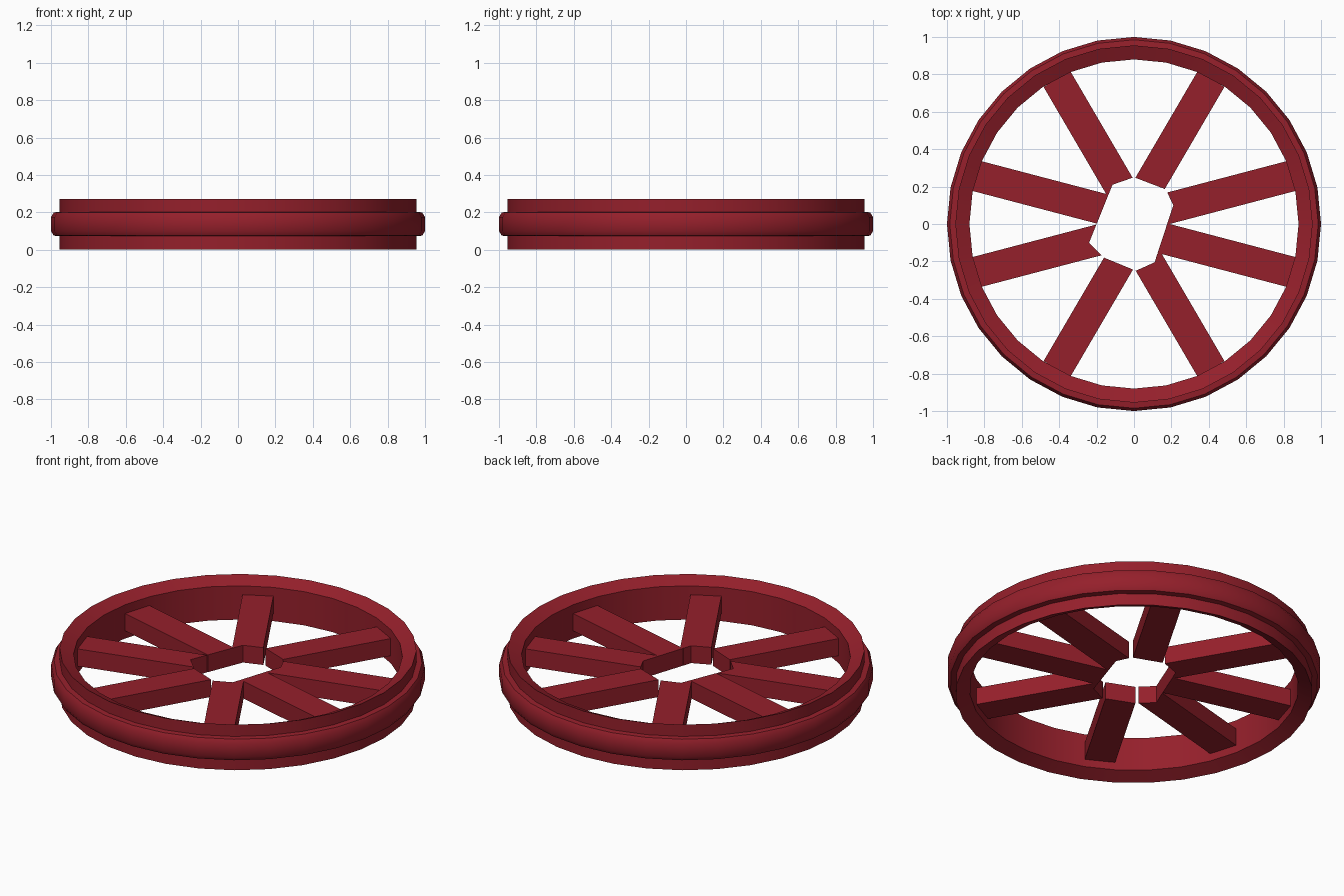
import bpy, bmesh, math
from mathutils import Vector

if "Cube" in bpy.data.objects:
    bpy.data.objects.remove(bpy.data.objects["Cube"])

red = bpy.data.materials.new("dark_red")
red.diffuse_color = (0.30, 0.014, 0.024, 1)
red.use_nodes = True
red.node_tree.nodes["Principled BSDF"].inputs["Base Color"].default_value = red.diffuse_color


def finish(name, bm, smooth=False):
    bmesh.ops.recalc_face_normals(bm, faces=bm.faces)
    mesh = bpy.data.meshes.new(name)
    bm.to_mesh(mesh)
    bm.free()
    ob = bpy.data.objects.new(name, mesh)
    bpy.context.collection.objects.link(ob)
    mesh.materials.append(red)
    if smooth:
        bpy.ops.object.select_all(action='DESELECT')
        ob.select_set(True)
        bpy.context.view_layer.objects.active = ob
        bpy.ops.object.shade_smooth_by_angle(angle=math.radians(35))
    return ob


def lathe(name, profile, sides=32):
    """Revolve a closed (radius, z) profile around z."""
    bm = bmesh.new()
    rings = []
    for i in range(sides):
        a = 2 * math.pi * i / sides
        rings.append([bm.verts.new((r * math.cos(a), r * math.sin(a), z)) for r, z in profile])
    n = len(profile)
    for i in range(sides):
        a, b = rings[i], rings[(i + 1) % sides]
        for k in range(n):
            m = (k + 1) % n
            bm.faces.new((a[k], b[k], b[m], a[m]))
    return finish(name, bm, smooth=True)


def prism(name, points, z0, z1):
    """Extrude a flat outline from z0 to z1."""
    bm = bmesh.new()
    face = bm.faces.new([bm.verts.new((x, y, z0)) for x, y in points])
    top = bmesh.ops.extrude_face_region(bm, geom=[face])
    verts = [v for v in top["geom"] if isinstance(v, bmesh.types.BMVert)]
    bmesh.ops.translate(bm, verts=verts, vec=(0, 0, z1 - z0))
    return finish(name, bm)


# Rim with dished top and bottom edges
lathe("rim", [(0.955, 0.003), (0.955, 0.272), (0.88, 0.237), (0.88, 0.038)])

# Raised outer band
lathe("outer_band", [(0.95, 0.072), (0.985, 0.076), (1.0, 0.10),
                     (1.0, 0.175), (0.985, 0.2), (0.95, 0.203)])

# Cutter for the uneven hub opening
hole = prism("hub_hole_cutter", [(0, 0.25), (-0.115, 0.21), (-0.24, -0.10), (-0.16, -0.18),
                                 (0.01, -0.25), (0.11, -0.205), (0.21, 0.10), (0.17, 0.185)],
             -0.1, 0.4)
hole.hide_render = True
hole.hide_viewport = True

# Spokes: two shapes mirrored into four quadrants
for sx in (1, -1):
    for sy in (1, -1):
        for kind, outer, inner in (("steep", (0.412, 0.775), (0.07, 0.19)),
                                   ("shallow", (0.842, 0.257), (0.13, 0.07))):
            p = Vector((outer[0] * sx, outer[1] * sy))
            q = Vector((inner[0] * sx, inner[1] * sy))
            d = (p - q).normalized()
            side = Vector((-d.y, d.x)) * 0.083
            spoke = prism(f"spoke_{kind}", [p + side, p - side, q - side, q + side], 0.083, 0.185)
            cut = spoke.modifiers.new("hub_opening", 'BOOLEAN')
            cut.operation = 'DIFFERENCE'
            cut.solver = 'EXACT'
            cut.object = hole
